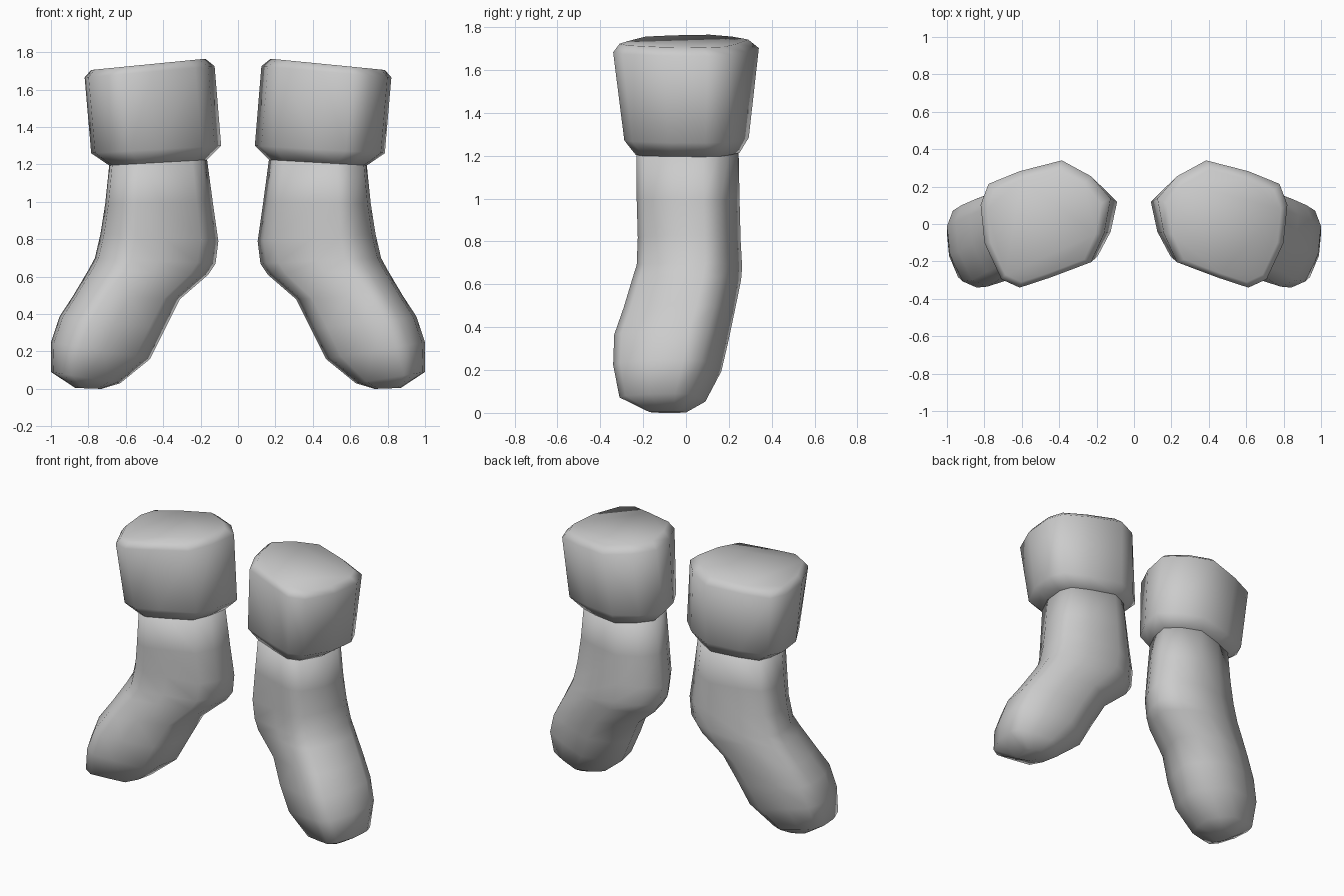
import bpy, bmesh

if "Cube" in bpy.data.objects:
    bpy.data.objects.remove(bpy.data.objects["Cube"])

# Shared skewed cross-section: u runs inner -> outer side, v runs front -> back
SECTION = [(-1, .4), (-.7, .75), (-.25, 1), (.4, .83), (.88, .63), (1, .3),
           (.94, -.3), (.68, -.87), (.4, -1), (-.05, -.85), (-.7, -.6), (-.9, -.15)]


def loft(name, rings):
    """Each ring: inner x, z, outer x, z, front y, back y."""
    bm = bmesh.new()
    loops = []
    for xi, zi, xo, zo, y0, y1 in rings:
        loop = []
        for u, v in SECTION:
            t = (u + 1) / 2
            loop.append(bm.verts.new((xi + (xo - xi) * t,
                                      (y0 + y1) / 2 + (y1 - y0) / 2 * v,
                                      zi + (zo - zi) * t)))
        loops.append(loop)
    n = len(SECTION)
    for a, b in zip(loops, loops[1:]):
        for i in range(n):
            j = (i + 1) % n
            bm.faces.new((a[i], a[j], b[j], b[i]))
    bm.faces.new(loops[0])
    bm.faces.new(loops[-1])
    bmesh.ops.recalc_face_normals(bm, faces=bm.faces[:])
    for f in bm.faces:
        f.smooth = True
    mesh = bpy.data.meshes.new(name)
    bm.to_mesh(mesh)
    bm.free()
    ob = bpy.data.objects.new(name, mesh)
    bpy.context.collection.objects.link(ob)
    # Second one of the pair
    ob.modifiers.new("Mirror", 'MIRROR').use_mirror_merge = False
    return ob


# Leg, heel and foot
loft("boot_legs", [
    (.17, 1.26, .685, 1.23, -.23, .245),
    (.135, 1.00, .71, .99, -.23, .25),
    (.105, .79, .735, .83, -.225, .255),
    (.12, .67, .765, .70, -.23, .262),
    (.16, .61, .80, .635, -.25, .257),
    (.31, .48, .88, .50, -.29, .23),
    (.39, .32, .955, .385, -.335, .20),
    (.47, .16, 1.0, .25, -.34, .165),
    (.63, .03, 1.0, .09, -.31, .09),
    (.73, .0, .87, .005, -.17, .0),
])

# Thick flared cuffs
loft("boot_cuffs", [
    (.165, 1.225, .69, 1.195, -.235, .25),
    (.09, 1.30, .785, 1.26, -.288, .293),
    (.125, 1.725, .82, 1.665, -.34, .34),
    (.175, 1.765, .785, 1.705, -.31, .29),
])
